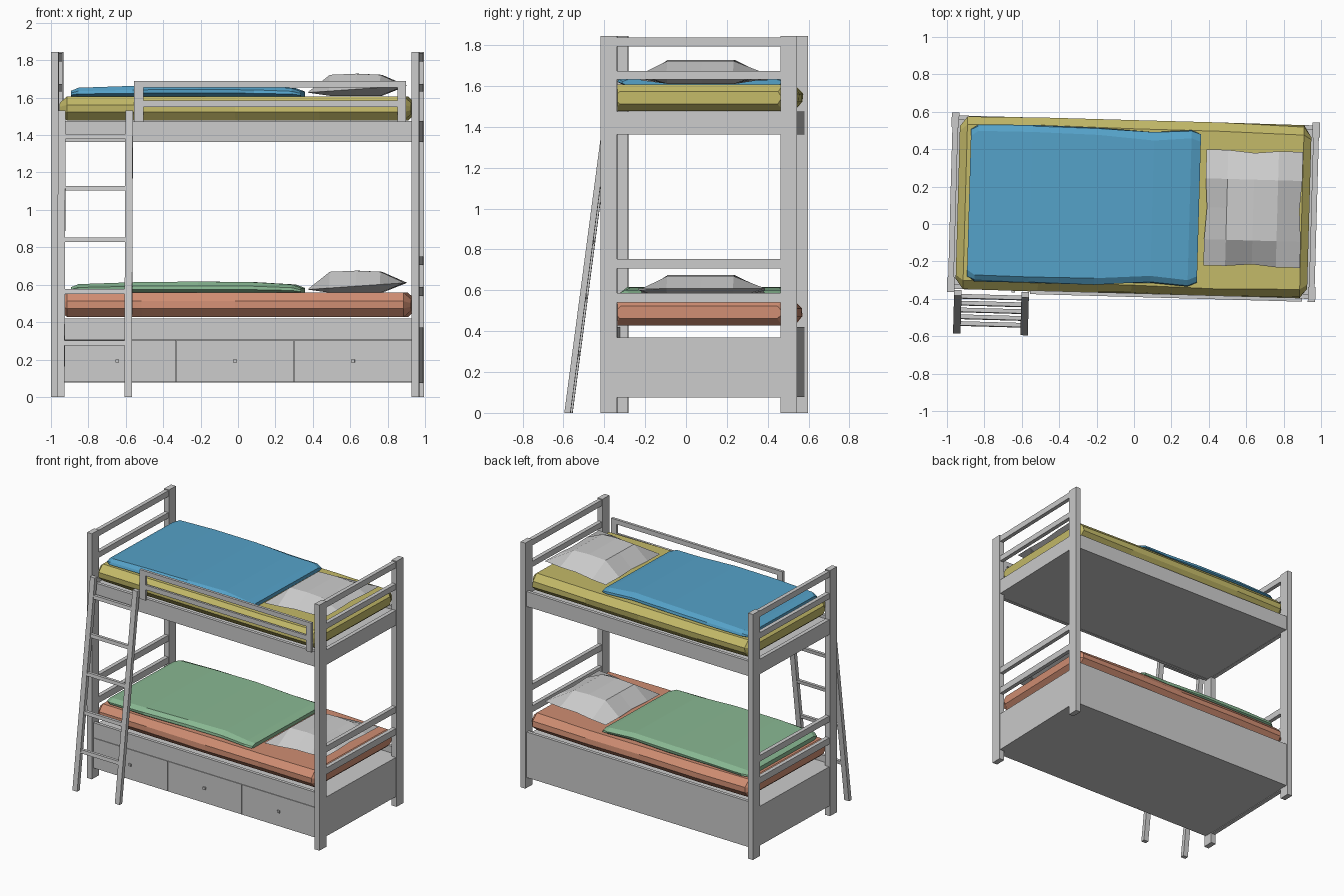
import bpy, bmesh, math, random
from mathutils import Matrix, Vector

if "Cube" in bpy.data.objects:
    bpy.data.objects.remove(bpy.data.objects["Cube"])

random.seed(4)
# The whole bed stands slightly turned about z
PLACE = Matrix.Translation((-0.0025, 0.09, 0)) @ Matrix.Rotation(math.radians(-1.6), 4, 'Z')


def finish(name, bm, mat=None):
    bmesh.ops.recalc_face_normals(bm, faces=bm.faces)
    bm.transform(PLACE)
    me = bpy.data.meshes.new(name)
    bm.to_mesh(me)
    bm.free()
    ob = bpy.data.objects.new(name, me)
    bpy.context.collection.objects.link(ob)
    if mat:
        me.materials.append(mat)
    return ob


def colour(name, rgb):
    m = bpy.data.materials.new(name)
    m.diffuse_color = (*rgb, 1)
    m.use_nodes = True
    m.node_tree.nodes["Principled BSDF"].inputs["Base Color"].default_value = m.diffuse_color
    return m


def box(name, x0, x1, y0, y1, z0, z1, shear=0):
    """Box between limits; shear leans it in y as z rises."""
    bm = bmesh.new()
    bmesh.ops.create_cube(bm, size=1)
    for v in bm.verts:
        z = z0 + (v.co.z + .5) * (z1 - z0)
        v.co = (x0 + (v.co.x + .5) * (x1 - x0),
                y0 + (v.co.y + .5) * (y1 - y0) + shear * z, z)
    return finish(name, bm)


def soft_slab(name, sections, z0, wobble, mat):
    """Loft of bevelled cross-sections along x: (x, half width, bottom, top, bevel)."""
    bm = bmesh.new()
    rings = []
    for x, w, lo, hi, b in sections:
        mid = (lo + hi) / 2
        pts = [(-w + b, lo), (-w, mid - (hi - lo) * .15), (-w, mid + (hi - lo) * .15), (-w + b, hi),
               (w - b, hi), (w, mid + (hi - lo) * .15), (w, mid - (hi - lo) * .15), (w - b, lo)]
        rings.append([bm.verts.new((x, y + random.uniform(-wobble, wobble), z0 + z)) for y, z in pts])
    for a, c in zip(rings, rings[1:]):
        for i in range(8):
            j = (i + 1) % 8
            bm.faces.new((a[i], a[j], c[j], c[i]))
    bm.faces.new(rings[0])
    bm.faces.new(rings[-1])
    return finish(name, bm, mat)


def mattress(name, z0, mat):
    h = .13
    secs = [(-.94, .405, .035, h - .035, .02), (-.90, .458, 0, h, .045)]
    secs += [(x, .46, 0, h, .04) for x in (-.5, 0, .45)]
    secs += [(.90, .458, 0, h, .045), (.94, .405, .035, h - .035, .02)]
    soft_slab(name, secs, z0, .006, mat)


def duvet(name, z0, mat):
    tops = [(-.88, .39, .03), (-.84, .415, .046), (-.55, .42, .056), (-.2, .415, .06),
            (.1, .40, .056), (.30, .415, .044), (.35, .395, .026)]
    soft_slab(name, [(x, w, -.005, t, .035) for x, w, t in tops], z0, .006, mat)


def pillow(name, z0):
    levels = [-1, -.55, 0, .5, 1]
    bm = bmesh.new()
    for top in (True, False):
        grid = []
        for u in levels:
            row = []
            for v in levels:
                rim = abs(u) == 1 or abs(v) == 1
                pinch = .96 if rim and (u == 0 or v == 0) else 1
                seam = .035 + .018 * u
                z = seam if rim else (.112 + .006 * (u == 0) if top else 0)
                row.append(bm.verts.new((.64 + .258 * u * pinch, .01 + .31 * v * pinch, z0 + z)))
            grid.append(row)
        for i in range(4):
            for j in range(4):
                bm.faces.new((grid[i][j], grid[i + 1][j], grid[i + 1][j + 1], grid[i][j + 1]))
    bmesh.ops.remove_doubles(bm, verts=bm.verts, dist=.0005)
    finish(name, bm)


# Posts and end rails, mirrored left and right
for sx, side in ((-1, "left"), (1, "right")):
    for sy, depth in ((-1, "front"), (1, "back")):
        box(f"{depth}_{side}_post", sx * .985, sx * .945, sy * .48, sy * .40, 0, 1.845)
    for i, (lo, hi) in enumerate([(.075, .37), (.54, .588), (.706, .752),
                                  (1.363, 1.475), (1.632, 1.674), (1.794, 1.838)]):
        box(f"{side}_end_rail_{i + 1}", sx * .98, sx * .95, -.41, .41, lo, hi)

# Long side boards and bed bases
box("lower_back_board", -.945, .945, .44, .464, .078, .42)
box("lower_front_board", -.945, .945, -.464, -.44, .308, .42)
box("lower_base", -.955, .955, -.445, .445, .08, .37)
for sy, depth in ((-1, "front"), (1, "back")):
    box(f"upper_{depth}_board", -.945, .945, sy * .464, sy * .44, 1.363, 1.475)
box("upper_base", -.955, .955, -.445, .445, 1.365, 1.45)

# Drawers with small knobs
for i in range(3):
    x0 = -.945 + i * .63
    box(f"drawer_front_{i + 1}", x0 + .002, x0 + .628, -.464, -.44, .08, .305)
    box(f"drawer_knob_{i + 1}", x0 + .305, x0 + .325, -.474, -.46, .183, .2)

# Front guard rail
box("guard_left_post", -.54, -.49, -.48, -.46, 1.47, 1.69)
box("guard_right_post", .87, .915, -.48, -.46, 1.47, 1.69)
box("guard_top_rail", -.54, .915, -.48, -.46, 1.655, 1.69)
box("guard_lower_rail", -.50, .88, -.478, -.462, 1.55, 1.585)

# Leaning ladder
LEAN = .132
for x, side in ((-.926, "left"), (-.566, "right")):
    box(f"ladder_{side}_leg", x - .02, x + .02, -.701, -.671, 0, 1.53, LEAN)
for i in range(5):
    z = .288 + i * .276
    box(f"ladder_rung_{i + 1}", -.91, -.58, -.697, -.675, z - .013, z + .013, LEAN)

# Bedding
mattress("lower_mattress", .427, colour("salmon", (.63, .27, .17)))
mattress("upper_mattress", 1.477, colour("mustard", (.55, .49, .14)))
duvet("lower_duvet", .557, colour("green", (.25, .48, .29)))
duvet("upper_duvet", 1.607, colour("blue", (.09, .36, .58)))
pillow("lower_pillow", .557)
pillow("upper_pillow", 1.61)
